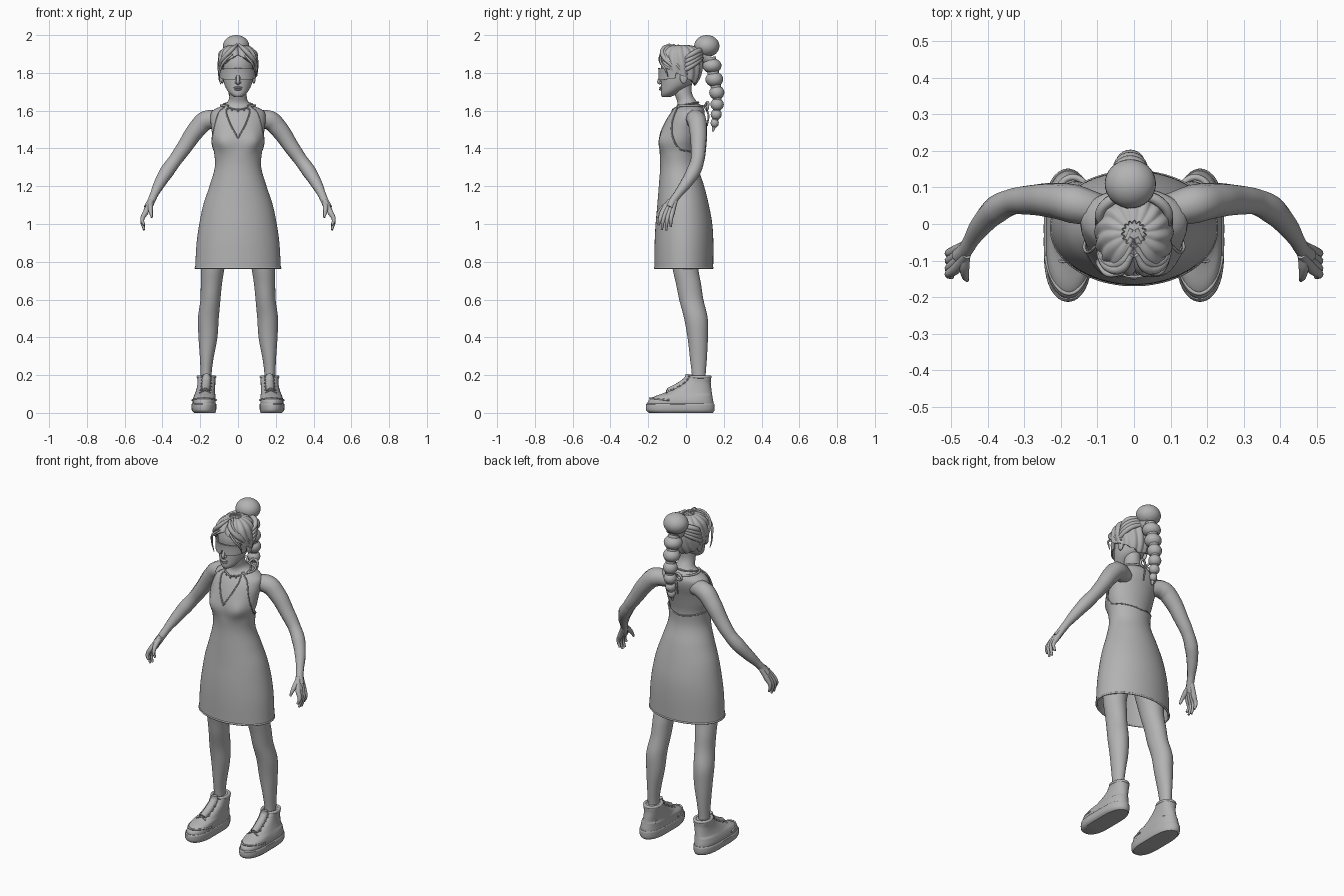
import bpy, bmesh, math
from mathutils import Vector

if "Cube" in bpy.data.objects:
    bpy.data.objects.remove(bpy.data.objects["Cube"], do_unlink=True)

grey = bpy.data.materials.new("plain grey")
grey.use_nodes = True
grey.diffuse_color = (0.45, 0.45, 0.45, 1)
grey.node_tree.nodes["Principled BSDF"].inputs["Base Color"].default_value = grey.diffuse_color
parts = []


def interp(table, k):
    """Smooth interpolation of rows keyed by their first value."""
    if k <= table[0][0]:
        return table[0][1:]
    if k >= table[-1][0]:
        return table[-1][1:]
    i = max(j for j in range(len(table) - 1) if table[j][0] <= k)

    def slope(j, c):
        a, b = table[max(j - 1, 0)], table[min(j + 1, len(table) - 1)]
        return (b[c] - a[c]) / (b[0] - a[0])
    p, q = table[i], table[i + 1]
    h = q[0] - p[0]
    t = (k - p[0]) / h
    s = t * t * (3 - 2 * t)
    return [p[c] * (1 - s) + q[c] * s + h * t * (1 - t) *
            ((1 - t) * slope(i, c) - t * slope(i + 1, c)) for c in range(1, len(p))]


def point(prof, z, deg, off=0.0, bump=None):
    """Point on a stacked-oval body; rows are z, centre x, half width, front y, back y."""
    cx, rx, yf, yb = interp(prof, z)
    a = math.radians(deg)
    if bump:
        off += bump(z, deg)
    return Vector((cx + (rx + off) * math.sin(a),
                   (yf + yb) / 2 - ((yb - yf) / 2 + off) * math.cos(a), z))


def finish(ob, mirror=False, thick=0.0):
    ob.data.materials.clear()
    ob.data.materials.append(grey)
    if thick:
        mod = ob.modifiers.new("thickness", "SOLIDIFY")
        mod.thickness, mod.offset = thick, 0
    if mirror:
        ob.modifiers.new("mirror", "MIRROR")
    parts.append(ob)


def surf(name, prof, lo, hi, off=0.0, span=None, n=48, m=32, thick=0.0, bump=None, mirror=False):
    """Skin a stacked-oval body between two heights that may vary with angle."""
    level = lambda v, d: interp(v, abs(d))[0] if isinstance(v, list) else v
    bm = bmesh.new()
    cols = []
    for i in range(n + 1 if span else n):
        d = -span + 2 * span * i / n if span else -180 + 360 * i / n
        a, b = level(lo, d), level(hi, d)
        cols.append([bm.verts.new(point(prof, a + (b - a) * j / m, d, off, bump)) for j in range(m + 1)])
    for i in range(n):
        p, q = cols[i], cols[(i + 1) % len(cols)]
        for j in range(m):
            bm.faces.new((p[j], q[j], q[j + 1], p[j + 1]))
    if not thick:
        bm.faces.new([c[0] for c in reversed(cols)])
        bm.faces.new([c[-1] for c in cols])
    bmesh.ops.recalc_face_normals(bm, faces=bm.faces)
    me = bpy.data.meshes.new(name)
    bm.to_mesh(me)
    bm.free()
    ob = bpy.data.objects.new(name, me)
    bpy.context.collection.objects.link(ob)
    finish(ob, mirror, thick)


def tube(name, pts, mirror=False, closed=False, res=6):
    """Smooth tapered tube through (x, y, z, radius) points."""
    cu = bpy.data.curves.new(name, "CURVE")
    cu.dimensions, cu.bevel_depth, cu.bevel_resolution = "3D", 1, 3
    cu.resolution_u, cu.use_fill_caps = res, True
    sp = cu.splines.new("BEZIER")
    sp.bezier_points.add(len(pts) - 1)
    sp.use_cyclic_u = closed
    for bp, (x, y, z, r) in zip(sp.bezier_points, pts):
        bp.co, bp.radius = (x, y, z), r
        bp.handle_left_type = bp.handle_right_type = "AUTO"
    ob = bpy.data.objects.new(name, cu)
    bpy.context.collection.objects.link(ob)
    bpy.ops.object.select_all(action="DESELECT")
    ob.select_set(True)
    bpy.context.view_layer.objects.active = ob
    bpy.ops.object.convert(target="MESH")
    finish(bpy.context.view_layer.objects.active, mirror)


def ball(name, loc, size, mirror=False, segs=24):
    bm = bmesh.new()
    bmesh.ops.create_uvsphere(bm, u_segments=segs, v_segments=segs // 2, radius=1)
    for v in bm.verts:
        v.co = Vector(loc) + Vector(v.co[k] * size[k] for k in range(3))
    me = bpy.data.meshes.new(name)
    bm.to_mesh(me)
    bm.free()
    ob = bpy.data.objects.new(name, me)
    bpy.context.collection.objects.link(ob)
    finish(ob, mirror)


# Torso, neck and dress share one body shape
body = [(0.765, 0, .218, -.158, .135), (0.9, 0, .210, -.157, .136), (1.0, 0, .196, -.152, .130),
        (1.1, 0, .175, -.143, .112), (1.2, 0, .142, -.135, .087), (1.3, 0, .114, -.128, .056),
        (1.38, 0, .118, -.130, .054), (1.44, 0, .135, -.132, .065), (1.5, 0, .142, -.120, .080),
        (1.56, 0, .148, -.095, .098), (1.6, 0, .138, -.070, .100), (1.622, 0, .095, -.052, .088),
        (1.645, 0, .058, -.048, .062), (1.69, 0, .047, -.062, .034), (1.76, 0, .047, -.062, .034)]


def bust(z, d):
    return .016 * math.exp(-((z - 1.435) / .05) ** 2 - ((abs(d) - 32) / 20) ** 2)


surf("torso_and_neck", body, 1.05, 1.75, -.002, n=64, m=60, bump=bust)
neckline = [(0, 1.455), (14, 1.52), (27, 1.605), (33, 1.622), (39, 1.61), (50, 1.54),
            (68, 1.46), (90, 1.40), (120, 1.385), (180, 1.365)]
surf("dress", body, 0.765, neckline, .005, n=128, m=60, thick=.008, bump=bust)
rim = [point(body, interp(neckline, abs(d))[0], d, .007, bust) for d in range(-180, 180, 4)]
tube("dress_piping", [(*p, .004) for p in rim], closed=True, res=2)
hem = [point(body, .768, d, .006) for d in range(-180, 180, 15)]
tube("dress_hem", [(*p, .006) for p in hem], closed=True)

# Halter ties and bow behind the neck
tie = [point(body, 1.622 + .006 * math.sin(math.radians(d)), d, .006) for d in range(33, 181, 21)]
tube("halter_strap", [(*p, .006) for p in tie], True)
tube("bow_loop", [(0, .098, 1.622, .006), (.03, .115, 1.645, .007), (.05, .115, 1.62, .007),
                  (.025, .11, 1.605, .006), (0, .1, 1.62, .006)], True)
tube("bow_tail", [(0, .1, 1.62, .005), (.02, .118, 1.58, .005), (.025, .112, 1.52, .004)], True)

# Necklace with beads
drop = [(0, 1.606), (60, 1.628), (120, 1.64), (180, 1.645)]
chain = [point(body, interp(drop, abs(d))[0], d, .004) for d in range(-180, 180, 15)]
tube("necklace", [(*p, .0045) for p in chain], closed=True)
for p in chain[8:17]:
    ball("necklace_bead", p + Vector((0, -.003, -.007)), (.005, .005, .008), segs=8)

# Legs
leg = [(.12, .168, .030, .03, .105), (.2, .169, .029, .031, .104), (.28, .166, .035, .022, .110),
       (.4, .159, .050, .008, .116), (.5, .157, .055, -.010, .115), (.6, .146, .053, -.036, .092),
       (.68, .141, .056, -.052, .080), (.78, .132, .064, -.074, .064), (.95, .105, .085, -.09, .075),
       (1.08, .08, .075, -.08, .06)]
surf("legs", leg, .12, 1.08, n=32, m=48, mirror=True)

# High-top shoes
sole = [(0, .177, .056, -.195, .142), (.012, .180, .064, -.210, .150), (.045, .180, .066, -.212, .151),
        (.05, .179, .062, -.207, .148)]
upper = [(.045, .179, .061, -.204, .146), (.065, .179, .061, -.199, .144), (.085, .177, .058, -.172, .140),
         (.105, .174, .053, -.118, .137), (.13, .170, .049, -.062, .134), (.16, .167, .047, -.012, .131),
         (.185, .167, .048, .012, .132), (.196, .167, .046, .018, .130)]
full = lambda z, d: (.009 if z < .1 else .003) * math.sin(math.radians(2 * d)) ** 2
surf("shoe_soles", sole, 0, .05, m=10, bump=full, mirror=True)
surf("shoe_uppers", upper, .045, .194, m=24, bump=full, mirror=True)
collar = [point(upper, .19, d, -.004) for d in range(-180, 180, 20)]
tube("shoe_collars", [(*p, .009) for p in collar], True, True)
tube("shoe_tongues", [(.172, -.09, .112, .022), (.169, -.03, .142, .024), (.167, .012, .178, .024),
                      (.167, .016, .205, .018)], True)
for i in range(5):
    z = .105 + .018 * i
    for k in (-1, 1):
        a, b = point(upper, z, -32 * k, .004), point(upper, z + .016, 32 * k, .004)
        c = (a + b) / 2 + Vector((0, -.016, .008))
        tube("shoe_lace", [(*a, .0035), (*c, .0035), (*b, .0035)], True)
toe = [point(upper, .062 + .016 * math.cos(math.radians(d)), d, .006) for d in range(-70, 71, 14)]
tube("toe_cap_seam", [(*p, .005) for p in toe], True)

# Arms and hands
tube("arms", [(.09, .035, 1.55, .045), (.165, .055, 1.55, .053), (.215, .064, 1.505, .049),
              (.285, .066, 1.405, .041), (.335, .06, 1.335, .036), (.375, .04, 1.28, .038),
              (.415, .0, 1.215, .031), (.445, -.045, 1.155, .022), (.46, -.07, 1.12, .021),
              (.478, -.087, 1.085, .022)], True)
for y, tip_y, tip_z in ((-.125, -.145, .995), (-.108, -.128, .970), (-.09, -.105, .967), (-.074, -.08, .985)):
    tube("finger", [(.458, -.07 + (y + .1) * .5, 1.125, .014), (.49, y, 1.06, .015),
                    (.507, (y + tip_y) / 2 - .003, 1.022, .0105), (.497, tip_y, tip_z, .006)], True)
tube("thumb", [(.46, -.075, 1.12, .014), (.464, -.115, 1.09, .015), (.461, -.143, 1.06, .010),
               (.456, -.153, 1.035, .006)], True)

# Head and face
head = [(1.672, 0, .018, -.125, -.085), (1.682, 0, .034, -.132, -.06), (1.70, 0, .052, -.133, -.03),
        (1.73, 0, .069, -.132, .02), (1.76, 0, .078, -.131, .045), (1.80, 0, .083, -.130, .062),
        (1.85, 0, .086, -.132, .07), (1.9, 0, .077, -.118, .062), (1.925, 0, .060, -.095, .045),
        (1.94, 0, .036, -.065, .015), (1.945, 0, .01, -.035, -.015)]
surf("head", head, 1.672, 1.945, m=44)
tube("nose", [(0, -.126, 1.80, .007), (0, -.138, 1.768, .009), (0, -.143, 1.752, .010), (0, -.132, 1.742, .008)])
ball("nostrils", (.009, -.134, 1.749), (.008, .009, .007), True, 12)
ball("upper_lip", (0, -.132, 1.722), (.023, .010, .006))
ball("lower_lip", (0, -.131, 1.712), (.019, .011, .006))
ball("ears", (.084, -.012, 1.775), (.010, .02, .032), True)
surf("visor", head, [(0, 1.787), (5, 1.784), (11, 1.762), (80, 1.772)], [(0, 1.825), (80, 1.82)],
     .012, span=80, m=8, thick=.007)

# Hair swept back from a centre parting
hairline = [(0, 1.895), (25, 1.872), (50, 1.84), (75, 1.805), (100, 1.785), (140, 1.755), (180, 1.735)]
waves = lambda z, d: .004 * math.sin(math.radians(15 * d) + 35 * z) - .008 * math.exp(-(d / 7) ** 2)
surf("hair_cap", head, hairline, 1.944, .014, n=144, m=30, thick=.01, bump=waves)
for i in range(4):
    s = .012 * i
    tube("fringe_lock", [(.006, -.085 + 2 * s, 1.95 - s / 4, .007), (.032, -.122 + 1.5 * s, 1.925, .012),
                         (.07, -.118 + s, 1.885 - s / 4, .013), (.093, -.08 + 1.2 * s, 1.845, .010),
                         (.097, -.045 + 1.5 * s, 1.81 - s / 2, .003)], True)
    tube("swept_lock", [(.088, -.045 + s, 1.80 + 2 * s, .006), (.094, .01 + s / 2, 1.825 + 2 * s, .013),
                        (.07, .06, 1.86 + 1.5 * s, .015), (.015, .085, 1.885 + s, .012)], True)
tube("loose_strand", [(-.03, -.135, 1.9, .005), (-.07, -.138, 1.865, .007), (-.094, -.115, 1.82, .006),
                      (-.1, -.1, 1.775, .004), (-.092, -.097, 1.74, .002)])
tube("short_strand", [(.03, -.13, 1.9, .005), (.068, -.135, 1.86, .006), (.09, -.108, 1.815, .005),
                      (.094, -.095, 1.78, .002)])

# Bun and bubble braid
ball("bun", (-.01, .11, 1.942), (.07, .067, .058), segs=32)
tube("bun_base", [(-.005, .04, 1.90, .045), (-.01, .085, 1.895, .045), (-.01, .125, 1.875, .036)])
braid = [(.137, 1.838, .052, .040), (.15, 1.766, .048, .040), (.163, 1.696, .041, .038),
         (.165, 1.633, .036, .034), (.160, 1.58, .030, .029), (.152, 1.535, .022, .025)]
for y, z, r, h in braid:
    ball("braid_bubble", (-.01, y, z), (r, r * .98, h))
tube("braid_core", [(-.01, .125, 1.88, .033)] + [(-.01, y, z, r * .65) for y, z, r, h in braid]
     + [(-.01, .142, 1.49, .006)])

# Apply modifiers and smooth
bpy.ops.object.select_all(action="DESELECT")
for ob in parts:
    ob.select_set(True)
bpy.context.view_layer.objects.active = parts[0]
bpy.ops.object.convert(target="MESH")
bpy.ops.object.shade_smooth_by_angle(angle=math.radians(40))
